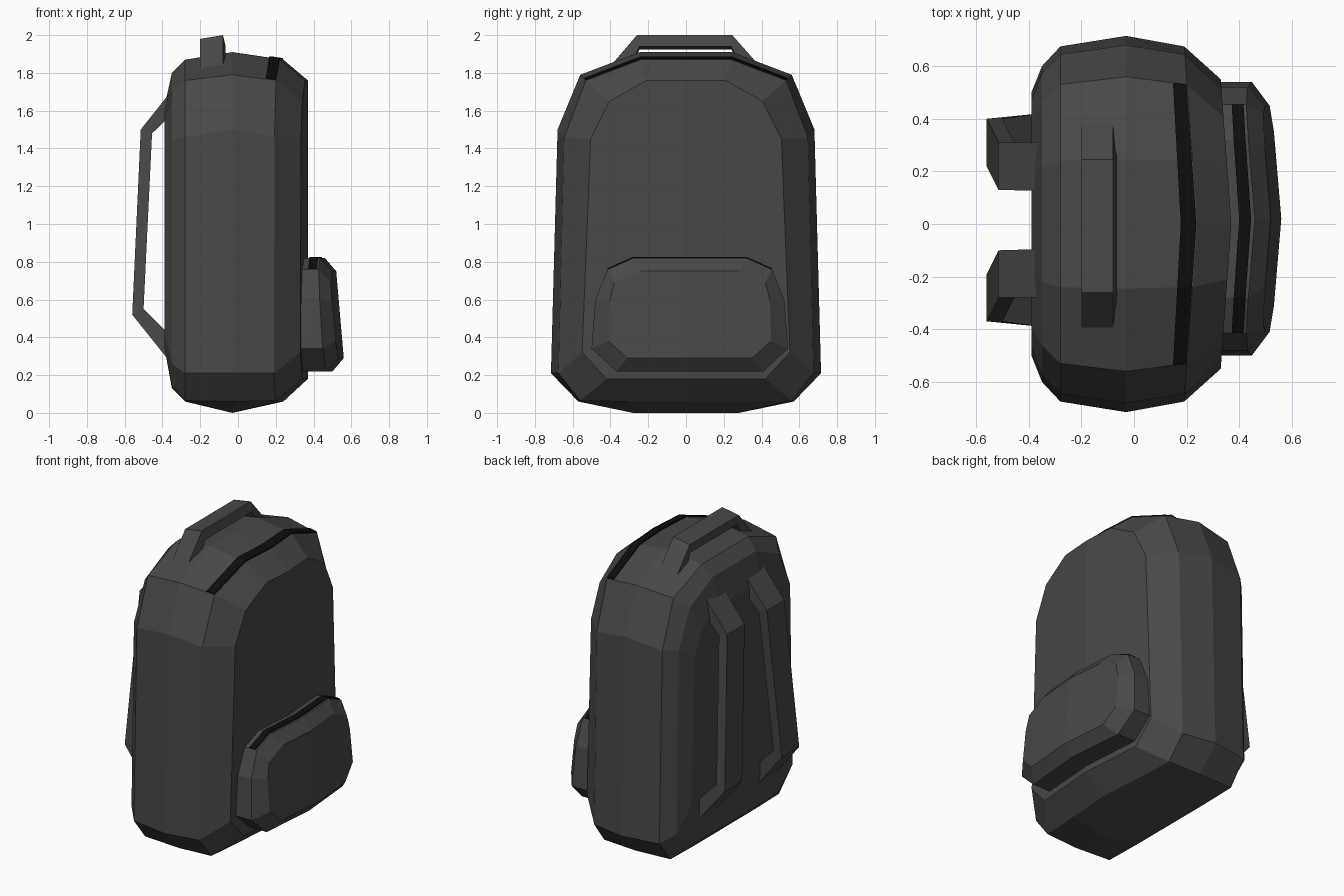
import bpy, bmesh
from mathutils import Vector

if "Cube" in bpy.data.objects:
    bpy.data.objects.remove(bpy.data.objects["Cube"])


def material(name, v):
    m = bpy.data.materials.new(name)
    m.diffuse_color = (v, v, v, 1)
    m.use_nodes = True
    m.node_tree.nodes["Principled BSDF"].inputs["Base Color"].default_value = m.diffuse_color
    return m


FABRIC = material("dark_fabric", 0.065)
ZIP = material("black_zip", 0.004)


def loft(name, rings, mat):
    """Skin equal-length closed rings; each end cap is split along its middle."""
    bm = bmesh.new()
    vs = [[bm.verts.new(p) for p in ring] for ring in rings]
    n = len(rings[0])
    for a, b in zip(vs, vs[1:]):
        for i in range(n):
            j = (i + 1) % n
            bm.faces.new((a[i], a[j], b[j], b[i]))
    for cap in (vs[0], vs[-1]):
        bm.faces.new(cap[:n // 2 + 1])
        bm.faces.new(cap[n // 2:] + cap[:1])
    bmesh.ops.recalc_face_normals(bm, faces=bm.faces)
    me = bpy.data.meshes.new(name)
    bm.to_mesh(me)
    bm.free()
    me.materials.append(mat)
    ob = bpy.data.objects.new(name, me)
    bpy.context.collection.objects.link(ob)
    return ob


def ring(x, half, bend=0.0, tilt=0.0, y0=0.0):
    """Mirror a half outline (y, z) into a ring, bent back at the sides and tilted with height."""
    full = half + [(-y, z) for y, z in half[-2:0:-1]]
    top = half[-1][1]
    return [Vector((x - bend * abs(y) + tilt * (top - z), y + y0, z)) for y, z in full]


def zip_strip(name, edge_a, edge_b, t=0.008):
    """Thin raised ribbon between two edge paths."""
    up = Vector((0, 0, t))
    loft(name, [[a - up, b - up, b + up, a + up] for a, b in zip(edge_a, edge_b)], ZIP)


# Main bag: half outlines run from bottom centre to top centre
back_pad = [(0, .35), (.3, .35), (.42, .35), (.5, .42), (.47, 1.38), (.39, 1.54), (.2, 1.62), (0, 1.62)]
back_rim = [(0, .13), (.3, .13), (.46, .14), (.6, .26), (.575, 1.45), (.46, 1.69), (.22, 1.8), (0, 1.8)]
shoulder = [(0, .06), (.3, .06), (.56, .065), (.675, .21), (.645, 1.46), (.53, 1.76), (.24, 1.87), (0, 1.87)]
middle = [(0, 0), (.28, 0), (.57, .06), (.715, .21), (.68, 1.5), (.56, 1.79), (.245, 1.91), (0, 1.91)]
front = [(0, .18), (.3, .18), (.42, .18), (.55, .32), (.505, 1.45), (.405, 1.65), (.21, 1.76), (0, 1.76)]
BEND = 0.073
mid_ring = ring(-.03, middle)
fore_ring = ring(.24, shoulder, BEND)
loft("bag_body", [ring(-.39, back_pad), ring(-.35, back_rim), ring(-.28, shoulder),
                  mid_ring, fore_ring, ring(.37, front, BEND)], FABRIC)

# Main zip follows the top of the bag
top_ids = range(5, 10)
zip_strip("main_zip", [mid_ring[i].lerp(fore_ring[i], .77) for i in top_ids],
          [mid_ring[i].lerp(fore_ring[i], .99) for i in top_ids])

# Front pocket
p_out = [(0, .22), (.39, .22), (.52, .34), (.5, .6), (.435, .76), (.3, .82), (0, .82)]
p_in = [(0, .29), (.33, .29), (.43, .38), (.425, .59), (.4, .69), (.26, .75), (0, .75)]
loft("front_pocket", [ring(.3, p_out, y0=.02),
                      ring(.46, p_out, .085, .067, .02),
                      ring(.52, p_in, .085, .087, .02)], FABRIC)

# Pocket zip
edges = [ring(x, p_out, .07, .03, .02)[4:9] for x in (.40, .445)]
zip_strip("pocket_zip", *edges, t=.006)

# Shoulder straps: (outer x, z), (inner x, z), near and far y
strap = [((-.34, 1.72), (-.34, 1.59), .11, .295),
         ((-.515, 1.5), (-.455, 1.48), .115, .295),
         ((-.56, .52), (-.50, .55), .205, .385),
         ((-.36, .27), (-.36, .41), .225, .405)]
for side, label in ((1, "left"), (-1, "right")):
    loft(label + "_strap", [[Vector((x, .015 + side * y, z)) for (x, z), y in
                             ((o, a), (o, b), (i, b), (i, a))]
                            for o, i, a, b in strap], FABRIC)

# Carry handle: (outer y, z), (inner y, z)
handle = [((-.41, 1.82), (-.31, 1.82)), ((-.26, 1.995), (-.245, 1.94)),
          ((.245, 1.995), (.24, 1.94)), ((.4, 1.82), (.3, 1.82))]
loft("carry_handle", [[Vector((-.2, oy, oz - .015)), Vector((-.08, oy, oz + .005)),
                       Vector((-.065, iy, iz)), Vector((-.2, iy, iz - .015))]
                      for (oy, oz), (iy, iz) in handle], FABRIC)
